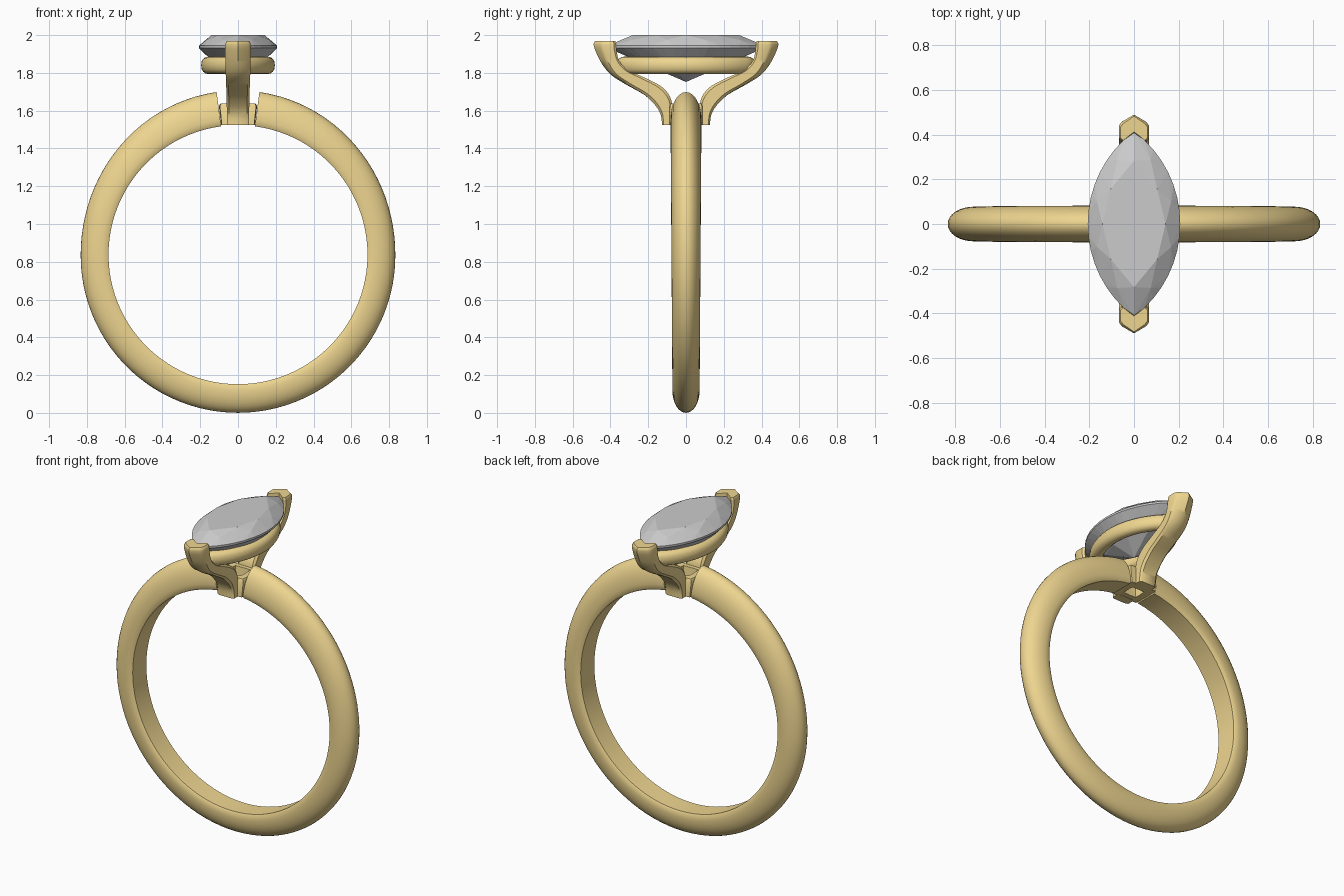
import bpy, bmesh, math
from mathutils import Vector

if "Cube" in bpy.data.objects:
    bpy.data.objects.remove(bpy.data.objects["Cube"])


def material(name, color):
    m = bpy.data.materials.new(name)
    m.diffuse_color = color
    m.use_nodes = True
    m.node_tree.nodes["Principled BSDF"].inputs["Base Color"].default_value = m.diffuse_color
    return m


GOLD = material("gold", (0.86, 0.67, 0.28, 1))


def finish(bm, name, mat=None, smooth=40):
    bmesh.ops.recalc_face_normals(bm, faces=bm.faces)
    me = bpy.data.meshes.new(name)
    bm.to_mesh(me)
    bm.free()
    ob = bpy.data.objects.new(name, me)
    bpy.context.collection.objects.link(ob)
    if mat:
        me.materials.append(mat)
    if smooth:
        bpy.ops.object.select_all(action='DESELECT')
        ob.select_set(True)
        bpy.context.view_layer.objects.active = ob
        bpy.ops.object.shade_smooth_by_angle(angle=math.radians(smooth))
    return ob


def loft(name, rings, closed=False):
    """Skin a list of closed rings; cap the ends unless closed."""
    bm = bmesh.new()
    vs = [[bm.verts.new(p) for p in r] for r in rings]
    n, m = len(rings), len(rings[0])
    for i in range(n if closed else n - 1):
        a, b = vs[i], vs[(i + 1) % n]
        for j in range(m):
            k = (j + 1) % m
            bm.faces.new((a[j], a[k], b[k], b[j]))
    if not closed:
        bm.faces.new(vs[0])
        bm.faces.new(vs[-1])
    return finish(bm, name, GOLD)


def spline(pts, steps=4):
    """Catmull-Rom through tuples of any length."""
    out = []
    for i in range(len(pts) - 1):
        p = [pts[max(0, min(len(pts) - 1, i + k))] for k in (-1, 0, 1, 2)]
        for s in range(steps):
            t = s / steps
            out.append(tuple(0.5 * (2 * b + (c - a) * t + (2 * a - 5 * b + 4 * c - d) * t * t
                                    + (3 * b - a - 3 * c + d) * t ** 3)
                             for a, b, c, d in zip(*p)))
    return out + [pts[-1]]


def marquise(a, b, n):
    """Outline of two crossing arcs, half width a, half length b, pointed at +-y."""
    R = (a * a + b * b) / (2 * a)
    half = math.asin(b / R)
    pts = []
    for side in (1, -1):
        for i in range(n // 2):
            f = side * half * (-1 + 4 * i / n)
            pts.append((side * (R * math.cos(f) - (R - a)), R * math.sin(f)))
    return pts


# Shank: domed section swept round the finger, open at the top
CZ, RI = 0.8375, 0.6855
GAP = math.radians(7.5)
rings = []
for i in range(97):
    a = GAP + (2 * math.pi - 2 * GAP) * i / 96
    c = math.cos(a)
    ro = 0.833 + 0.036 * max(0, c) ** 2 + 0.004 * max(0, -c)
    w = 0.077 + 0.005 * c
    sec = [(0.88 * w, RI), (0.97 * w, RI + 0.012)]
    for k in range(17):
        t = math.pi * k / 16
        sec.append((w * math.cos(t), RI + 0.035 + (ro - RI - 0.035) * math.sin(t)))
    sec += [(-0.97 * w, RI + 0.012), (-0.88 * w, RI)]
    rings.append([(r * math.sin(a), y, CZ + r * c) for y, r in sec])
loft("shank", rings)

# Foot: small pierced block filling the gap in the shank
rings = []
for i in range(32):
    t = 2 * math.pi * i / 32
    c, s = math.cos(t), math.sin(t)
    q = max(abs(c), abs(s)) ** 0.85
    rings.append([(c / q * ox, s / q * oy, z) for ox, oy, z in
                  ((0.09, 0.09, 1.525), (0.101, 0.09, 1.625), (0.093, 0.082, 1.638),
                   (0.055, 0.05, 1.638), (0.045, 0.04, 1.525))])
loft("foot", rings, closed=True)

# Prongs: outer y, z, inner y, z, half width, depth of the V
stations = spline([
    (0.127, 1.523, 0.070, 1.523, 0.058, 0.0), (0.133, 1.575, 0.072, 1.61, 0.058, 0.0),
    (0.160, 1.625, 0.085, 1.675, 0.060, 0.0), (0.220, 1.683, 0.135, 1.730, 0.061, 0.002),
    (0.315, 1.737, 0.230, 1.776, 0.063, 0.008), (0.395, 1.788, 0.325, 1.815, 0.065, 0.018),
    (0.445, 1.848, 0.382, 1.865, 0.067, 0.028), (0.483, 1.925, 0.404, 1.925, 0.068, 0.036),
    (0.489, 1.955, 0.408, 1.955, 0.067, 0.038)])
stations.append((0.482, 1.968, 0.412, 1.968, 0.06, 0.038))
for name, sy in (("front_prong", -1), ("back_prong", 1)):
    rings = []
    for yo, zo, yi, zi, w, d in stations:
        e = 0.012
        sec = [(-w + e, yo - d * 0.85, zo), (0, yo, zo), (w - e, yo - d * 0.85, zo)]
        ring = [(x, sy * y, z) for x, y, z in sec]
        for x, f in ((w, 0.15), (w, 0.85), (w - e, 1), (0, 1), (-w + e, 1), (-w, 0.85), (-w, 0.15)):
            dd = d if x else 0
            ring.append((x, sy * (yo + (yi - yo) * f - dd), zo + (zi - zo) * f))
        rings.append(ring)
    loft(name, rings)

# Gallery rail: rounded marquise hoop under the stone
outline = marquise(0.157, 0.328, 64)
rings = []
for i, (x, y) in enumerate(outline):
    p, n = outline[i - 1], outline[(i + 1) % 64]
    nrm = Vector((n[1] - p[1], p[0] - n[0])).normalized()
    rings.append([(x + nrm.x * 0.038 * math.cos(t), y + nrm.y * 0.038 * math.cos(t),
                   1.84 + 0.046 * math.copysign(abs(math.sin(t)) ** 0.8, math.sin(t)))
                  for t in (2 * math.pi * k / 16 for k in range(16))])
loft("gallery_rail", rings, closed=True)

# Stone: marquise brilliant from the hull of its facet corners
girdle = marquise(0.207, 0.415, 32)
bm = bmesh.new()
for step, start, scale, z in ((1, 0, 1, 1.944), (1, 0, 1, 1.932), (4, 0, 0.68, 2.0),
                              (4, 2, 0.86, 1.975), (4, 2, 0.55, 1.832)):
    for x, y in girdle[start::step]:
        bm.verts.new((x * scale, y * scale, z))
bm.verts.new((0, 0, 1.752))
hull = bmesh.ops.convex_hull(bm, input=bm.verts)
bmesh.ops.delete(bm, geom=[v for v in bm.verts if not v.link_faces], context='VERTS')
bmesh.ops.dissolve_limit(bm, angle_limit=math.radians(1), verts=bm.verts, edges=bm.edges)
finish(bm, "marquise_stone", None, 0)
